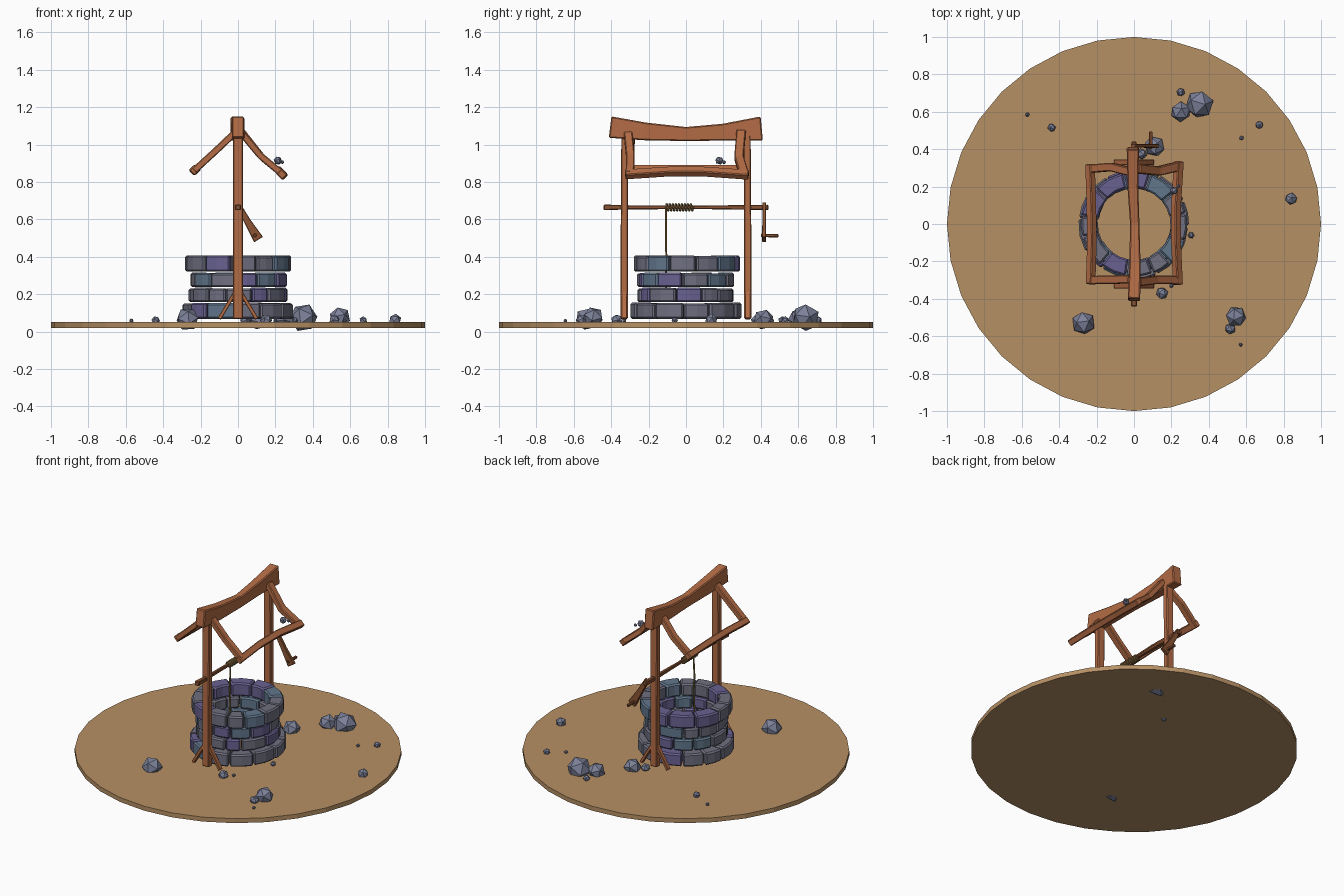
import bpy, bmesh, math, random
from mathutils import Vector, Matrix

if "Cube" in bpy.data.objects:
    bpy.data.objects.remove(bpy.data.objects["Cube"])

random.seed(7)


def material(name, rgb):
    m = bpy.data.materials.new(name)
    m.diffuse_color = (*rgb, 1)
    m.use_nodes = True
    m.node_tree.nodes["Principled BSDF"].inputs["Base Color"].default_value = m.diffuse_color
    return m


WOOD = material("wood", (0.45, 0.15, 0.06))
DARK_WOOD = material("dark_wood", (0.26, 0.09, 0.035))
SAND = material("sand", (0.47, 0.28, 0.13))
ROPE = material("rope", (0.32, 0.2, 0.07))
ROCK = material("rock", (0.2, 0.22, 0.32))
STONES = [material("stone_grey", (0.16, 0.16, 0.22)),
          material("stone_purple", (0.14, 0.12, 0.28)),
          material("stone_blue", (0.12, 0.18, 0.26))]


def finish(name, bm, mats, bevel=0.0):
    if bevel:
        bmesh.ops.bevel(bm, geom=bm.edges[:], offset=bevel, segments=1,
                        affect='EDGES', clamp_overlap=True)
    bmesh.ops.recalc_face_normals(bm, faces=bm.faces[:])
    me = bpy.data.meshes.new(name)
    bm.to_mesh(me)
    bm.free()
    for m in mats:
        me.materials.append(m)
    ob = bpy.data.objects.new(name, me)
    bpy.context.collection.objects.link(ob)
    return ob


def skin(bm, loops):
    """Join equal-length vertex loops into a capped tube."""
    n = len(loops[0])
    faces = [bm.faces.new(loops[0][::-1]), bm.faces.new(loops[-1])]
    for a, b in zip(loops, loops[1:]):
        for i in range(n):
            j = (i + 1) % n
            faces.append(bm.faces.new((a[i], a[j], b[j], b[i])))
    return faces


def beam(name, pts, sizes, ref, mat=WOOD, bevel=0.005):
    """Rectangular timber along pts; sizes = (width across ref, width along ref)."""
    pts = [Vector(p) for p in pts]
    if not isinstance(sizes, list):
        sizes = [sizes] * len(pts)
    bm = bmesh.new()
    loops = []
    for i, p in enumerate(pts):
        t = (pts[min(i + 1, len(pts) - 1)] - pts[max(i - 1, 0)]).normalized()
        u = Vector(ref).cross(t).normalized()
        v = t.cross(u)
        w, h = sizes[i]
        loops.append([bm.verts.new(p + u * a * w / 2 + v * b * h / 2)
                      for a, b in ((-1, -1), (1, -1), (1, 1), (-1, 1))])
    skin(bm, loops)
    return finish(name, bm, [mat], bevel)


# Ground disc
bm = bmesh.new()
bmesh.ops.create_cone(bm, cap_ends=True, segments=32, radius1=1, radius2=1, depth=0.03,
                      matrix=Matrix.Translation((0, 0, 0.035)))
finish("ground", bm, [SAND])

# Well wall: four courses of wedge stones
courses = [(0.068, 0.152, 0.298), (0.158, 0.232, 0.262),
           (0.238, 0.313, 0.262), (0.32, 0.405, 0.288)]
for c, (z0, z1, radius) in enumerate(courses):
    bm = bmesh.new()
    n = 12
    cuts = [(k + random.uniform(-0.22, 0.22) + 0.5 * c) * math.tau / n for k in range(n)]
    cuts.append(cuts[0] + math.tau)
    for a0, a1 in zip(cuts, cuts[1:]):
        ro = radius + random.uniform(-0.009, 0.004)
        ri = 0.195 + random.uniform(-0.006, 0.006)
        dz = random.uniform(-0.003, 0.003)
        part = bmesh.new()
        loops = []
        for s in (0, 0.5, 1):
            a = a0 + 0.012 + (a1 - a0 - 0.024) * s
            loops.append([part.verts.new((r * math.cos(a), r * math.sin(a), z))
                          for r, z in ((ri, z0), (ro, z0), (ro, z1 + dz), (ri, z1 + dz))])
        skin(part, loops)
        bmesh.ops.recalc_face_normals(part, faces=part.faces[:])
        sharp = [e for e in part.edges if e.calc_face_angle(0) > 0.7]
        bmesh.ops.bevel(part, geom=sharp, offset=0.009, segments=1, affect='EDGES')
        tint = random.choices((0, 1, 2), (8, 2, 2))[0]
        for f in part.faces:
            f.material_index = tint
        tmp = bpy.data.meshes.new("tmp")
        part.to_mesh(tmp)
        part.free()
        bm.from_mesh(tmp)
        bpy.data.meshes.remove(tmp)
    finish(f"stone_course_{c + 1}", bm, STONES)

# Posts with splayed foot braces
for s, label in ((-1, "front"), (1, "back")):
    y = 0.33 * s
    beam(label + "_post", [(0, y, 0.068), (0, y, 0.55), (0, y * 0.99, 1.05)],
         (0.052, 0.038), (0, 1, 0))
    for d, side in ((-1, "left"), (1, "right")):
        beam(f"{label}_{side}_brace", [(0.015 * d, y, 0.21), (0.1 * d, y, 0.068)],
             (0.02, 0.028), (0, 1, 0), bevel=0.003)

# Sagging ridge beam
beam("ridge_beam",
     [(0, -0.405, 1.093), (0.005, -0.22, 1.07), (0.004, 0, 1.056),
      (-0.006, 0.2, 1.066), (-0.006, 0.405, 1.085)],
     [(0.066, 0.115), (0.06, 0.095), (0.05, 0.075), (0.058, 0.09), (0.066, 0.13)],
     (0, 0, 1), bevel=0.006)

# Roof frame: rafters and eave rails
beam("left_front_rafter", [(-0.02, -0.295, 1.06), (-0.12, -0.298, 0.965), (-0.235, -0.3, 0.86)],
     (0.036, 0.045), (0, 1, 0))
beam("left_back_rafter", [(-0.02, 0.28, 1.06), (-0.12, 0.305, 0.965), (-0.235, 0.295, 0.86)],
     (0.036, 0.045), (0, 1, 0))
beam("right_front_rafter", [(0.02, -0.31, 1.06), (0.12, -0.298, 0.94), (0.24, -0.3, 0.84)],
     (0.036, 0.045), (0, 1, 0))
beam("right_back_rafter", [(0.02, 0.295, 1.07), (0.13, 0.283, 0.93), (0.24, 0.31, 0.84)],
     (0.036, 0.05), (0, 1, 0))
beam("left_eave_rail", [(-0.232, -0.32, 0.863), (-0.225, -0.1, 0.866),
                        (-0.228, 0.1, 0.866), (-0.235, 0.32, 0.863)],
     (0.04, 0.042), (1, 0, 1))
beam("right_eave_rail", [(0.235, -0.325, 0.84), (0.225, -0.1, 0.855),
                         (0.225, 0.1, 0.855), (0.24, 0.335, 0.838)],
     (0.04, 0.044), (-1, 0, 1))

# Windlass axle, crank arm and handle
beam("axle", [(0, -0.44, 0.664), (0, -0.3, 0.664), (0, 0.05, 0.664), (0, 0.44, 0.664)],
     [(0.032, 0.03), (0.022, 0.022), (0.018, 0.018), (0.028, 0.028)], (0, 0, 1), DARK_WOOD, 0.004)
beam("crank_arm", [(-0.005, 0.418, 0.685), (0.05, 0.418, 0.59), (0.11, 0.418, 0.492)],
     [(0.03, 0.02), (0.036, 0.02), (0.055, 0.022)], (0, 1, 0), DARK_WOOD, 0.003)
beam("crank_handle", [(0.09, 0.4, 0.514), (0.09, 0.495, 0.512)],
     (0.018, 0.018), (0, 0, 1), DARK_WOOD, 0.004)

# Rope: coil on the axle, then hanging into the well
turns, steps = 9, 8
path = []
for i in range(turns * steps + 1):
    a = math.tau * i / steps
    path.append((0.017 * math.cos(a), 0.038 - 0.145 * i / (turns * steps),
                 0.664 + 0.017 * math.sin(-a)))
path += [(0.017, -0.107, 0.6), (0.012, -0.108, 0.5), (0.016, -0.105, 0.4),
         (0.012, -0.107, 0.3), (0.014, -0.106, 0.2)]
bm = bmesh.new()
loops = []
for i, p in enumerate(path):
    t = (Vector(path[min(i + 1, len(path) - 1)]) - Vector(path[max(i - 1, 0)])).normalized()
    u = Vector((0, 1, 0)).cross(t).normalized()
    v = t.cross(u)
    loops.append([bm.verts.new(Vector(p) + 0.006 * (u * math.cos(k * math.tau / 6)
                                                    + v * math.sin(k * math.tau / 6)))
                  for k in range(6)])
skin(bm, loops)
finish("rope", bm, [ROPE])

# Loose rocks: x, y, z, radius
rocks = [(0.35, 0.64, 0.074, 0.077), (0.25, 0.6, 0.07, 0.056), (0.25, 0.705, 0.06, 0.023),
         (-0.57, 0.585, 0.058, 0.012), (-0.44, 0.515, 0.06, 0.023), (0.575, 0.46, 0.057, 0.012),
         (0.67, 0.53, 0.06, 0.022), (0.84, 0.135, 0.062, 0.034), (0.11, 0.415, 0.064, 0.056),
         (0.04, 0.375, 0.06, 0.03), (0.305, -0.06, 0.06, 0.018), (-0.27, -0.53, 0.066, 0.064),
         (0.545, -0.495, 0.076, 0.057), (0.515, -0.56, 0.06, 0.03), (0.57, -0.645, 0.058, 0.011),
         (0.15, -0.37, 0.06, 0.033), (0.2, -0.33, 0.058, 0.012),
         (0.213, 0.178, 0.914, 0.023), (0.236, 0.203, 0.906, 0.011)]
for i, (x, y, z, r) in enumerate(rocks):
    bm = bmesh.new()
    bmesh.ops.create_icosphere(bm, subdivisions=1, radius=r)
    spin = Matrix.Rotation(random.uniform(0, 6), 4, 'Z') @ Matrix.Rotation(random.uniform(0, 1), 4, 'X')
    bmesh.ops.transform(bm, matrix=Matrix.Translation((x, y, z)) @ spin, verts=bm.verts[:])
    finish(f"rock_{i + 1}", bm, [ROCK])
